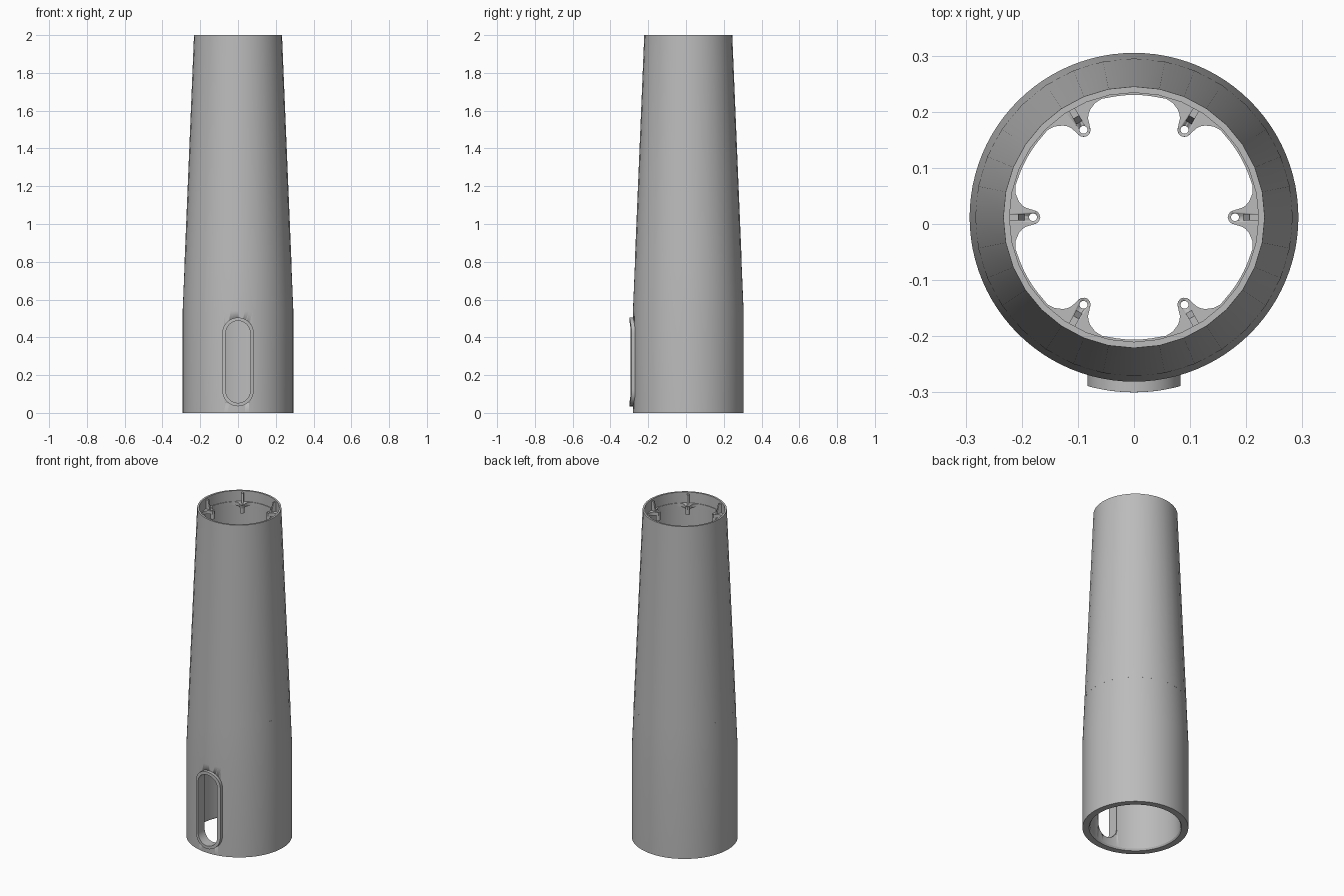
import bpy
import bmesh
from math import sin, cos, pi, radians, sqrt, atan2, hypot

if "Cube" in bpy.data.objects:
    bpy.data.objects.remove(bpy.data.objects["Cube"], do_unlink=True)

CY = 0.012      # tower axis in y
LUGS = 6
LUG_R = 0.18    # distance of the screw holes from the axis

grey = bpy.data.materials.new("plain grey")
grey.use_nodes = True
COLOUR = (0.5, 0.5, 0.5, 1)
grey.diffuse_color = COLOUR
grey.node_tree.nodes["Principled BSDF"].inputs["Base Color"].default_value = COLOUR


def finish(bm, name, angle=30, y=CY):
    bmesh.ops.recalc_face_normals(bm, faces=bm.faces)
    mesh = bpy.data.meshes.new(name)
    bm.to_mesh(mesh)
    bm.free()
    mesh.materials.append(grey)
    ob = bpy.data.objects.new(name, mesh)
    bpy.context.collection.objects.link(ob)
    ob.location.y = y
    bpy.ops.object.select_all(action='DESELECT')
    bpy.context.view_layer.objects.active = ob
    ob.select_set(True)
    bpy.ops.object.shade_smooth_by_angle(angle=radians(angle))
    return ob


def bridge(bm, rings):
    """Closed skin through a cyclic list of closed vertex rings."""
    rings = [[bm.verts.new(p) for p in ring] for ring in rings]
    n = len(rings[0])
    for k, a in enumerate(rings):
        b = rings[(k + 1) % len(rings)]
        for i in range(n):
            j = (i + 1) % n
            bm.faces.new((a[i], a[j], b[j], b[i]))


def circle(r, z, n, x=0, y=0):
    return [(x + r * cos(2 * pi * i / n), y + r * sin(2 * pi * i / n), z) for i in range(n)]


def lathe(name, profile, n):
    bm = bmesh.new()
    bridge(bm, [circle(r, z, n) for r, z in profile])
    return finish(bm, name)


def cut(ob, cutter):
    mod = ob.modifiers.new("cut", 'BOOLEAN')
    mod.operation = 'DIFFERENCE'
    mod.object = cutter
    mod.solver = 'EXACT'
    cutter.hide_render = True
    cutter.hide_set(True)
    cutter.display_type = 'WIRE'


def stadium(half_w, z0, z1, n=16):
    """Upright slot outline as (x, z) points."""
    pts = []
    for zc, start in ((z1 - half_w, 0), (z0 + half_w, pi)):
        for i in range(n + 1):
            a = start + pi * i / n
            pts.append((half_w * cos(a), zc + half_w * sin(a)))
    return pts


def wrap(outline, r):
    """Lay an outline on the front of a cylinder of radius r."""
    return [(x, -sqrt(r * r - x * x), z) for x, z in outline]


# Smooth base and faceted tapering shaft
base = lathe("base_tube", [(0.293, 0), (0.293, 0.54), (0.282, 0.8), (0.25, 0.8),
                           (0.25, 0.01), (0.256, 0)], 96)
lathe("tapered_shaft", [(0.283, 0.8), (0.233, 2), (0.222, 2), (0.222, 1.9), (0.25, 0.8)], 32)

# Door opening through the base wall
bm = bmesh.new()
outline = stadium(0.07, 0.05, 0.49)
rings = [[bm.verts.new((x, y, z)) for x, z in outline] for y in (-0.4, -0.15)]
for i in range(len(outline)):
    j = (i + 1) % len(outline)
    bm.faces.new((rings[0][i], rings[0][j], rings[1][j], rings[1][i]))
for ring in rings:
    bm.faces.new(ring)
cut(base, finish(bm, "door_cutter"))

# Raised door frame following the curve of the base
bm = bmesh.new()
outer, inner = stadium(0.083, 0.035, 0.505), stadium(0.065, 0.053, 0.487)
bridge(bm, [wrap(outer, 0.312), wrap(inner, 0.312), wrap(inner, 0.25), wrap(outer, 0.26)])
finish(bm, "door_frame")

# Mounting ring with filleted lugs
half = [(0.1685, 0.005), (0.172, 0.01), (0.18, 0.013), (0.193, 0.017), (0.199, 0.021),
        (0.205, 0.028), (0.211, 0.042), (0.2115, 0.056)]
half += [(0.218 * cos(radians(d)), 0.218 * sin(radians(d))) for d in (18, 22, 26)]
lug = [(x, -y) for x, y in reversed(half)] + [(0.167, 0)] + half
lug.append((0.218 * cos(pi / 6), 0.218 * sin(pi / 6)))
edge = []
for k in range(LUGS):
    turn = 2 * pi * k / LUGS
    edge += [(hypot(x, y), atan2(y, x) + turn) for x, y in lug]


def polar_ring(z, fixed=None):
    return [((fixed or r) * cos(a), (fixed or r) * sin(a), z) for r, a in edge]


bm = bmesh.new()
TOP, UNDER = 1.935, 1.915
bridge(bm, [polar_ring(TOP, 0.227), polar_ring(TOP), polar_ring(UNDER), polar_ring(UNDER, 0.227)])
ring = finish(bm, "mounting_ring")

# Screw holes, bosses under the lugs and ribs above them
holes = bmesh.new()
bosses = bmesh.new()
ribs = bmesh.new()
for k in range(LUGS):
    a = 2 * pi * k / LUGS
    x, y = LUG_R * cos(a), LUG_R * sin(a)
    loops = [[holes.verts.new(p) for p in circle(0.007, z, 20, x, y)] for z in (1.85, 1.97)]
    for i in range(20):
        j = (i + 1) % 20
        holes.faces.new((loops[0][i], loops[0][j], loops[1][j], loops[1][i]))
    for loop in loops:
        holes.faces.new(loop)
    bridge(bosses, [circle(r, z, 20, x, y) for r, z in
                    ((0.0125, UNDER), (0.0125, 1.885), (0.007, 1.885), (0.007, UNDER))])
    section = [(0.194, TOP - 0.005), (0.226, TOP - 0.005), (0.226, 1.99), (0.206, 1.99)]
    sides = [[ribs.verts.new((r * cos(a) - w * sin(a), r * sin(a) + w * cos(a), z))
              for r, z in section] for w in (-0.006, 0.006)]
    for side in sides:
        ribs.faces.new(side)
    for i in range(4):
        j = (i + 1) % 4
        ribs.faces.new((sides[0][i], sides[0][j], sides[1][j], sides[1][i]))
cut(ring, finish(holes, "screw_hole_cutter"))
finish(bosses, "screw_bosses")
finish(ribs, "lug_ribs")
